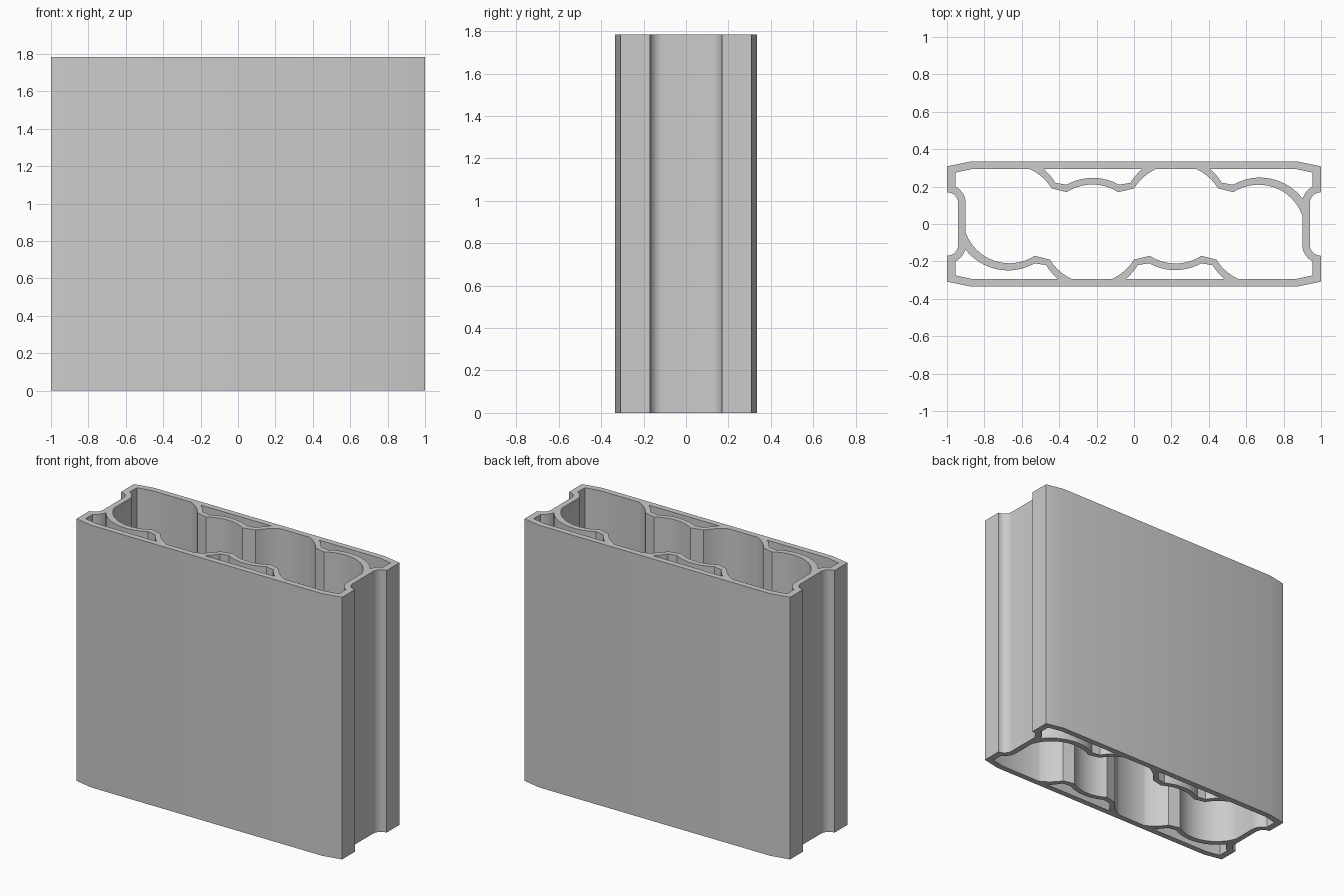
import bpy
import bmesh
import math

if "Cube" in bpy.data.objects:
    bpy.data.objects.remove(bpy.data.objects["Cube"])

HEIGHT = 1.785
INNER_Y = 0.295      # inside of the long walls
CELLS = (-0.22, 0.67)  # centres of the wavy ribs


def arc(center, start, end, steps=10):
    """Points sweeping around center from start to end, the short way."""
    cx, cy = center
    (r0, a0), (r1, a1) = [
        (math.hypot(x - cx, y - cy), math.atan2(y - cy, x - cx)) for x, y in (start, end)]
    turn = (a1 - a0 + math.pi) % math.tau - math.pi
    points = []
    for i in range(steps + 1):
        t = i / steps
        r, a = r0 + (r1 - r0) * t, a0 + turn * t
        points.append((cx + r * math.cos(a), cy + r * math.sin(a)))
    return points


def rotated(points):
    return [(-x, -y) for x, y in points]


# Outer skin: chamfered ends with a rounded groove down each side
skin = [(0.87, -0.335), (1, -0.308), (1, -0.17)]
skin += arc((1, -0.11), (1, -0.17), (0.94, -0.11), 8)[1:]
skin += arc((1, 0.11), (0.94, 0.11), (1, 0.17), 8)
skin += [(1, 0.308), (0.87, 0.335)]

# Main cavity: one half follows the wavy ribs, the other is its half turn
cavity = [(-0.86, INNER_Y)]
for cx in CELLS:
    cavity += arc((cx - 0.45, 0.04), (cx - 0.34, INNER_Y), (cx - 0.22, 0.19))
    last = cx == CELLS[-1]
    rib_end = (0.9, 0.045) if last else (cx + 0.135, 0.17)
    cavity += arc((cx, -0.04), (cx - 0.14, 0.17), rib_end, 16)
    if not last:
        cavity += arc((cx + 0.45, 0.04), (cx + 0.22, 0.19), (cx + 0.34, INNER_Y))
cavity += arc((1, -0.11), (0.9, -0.11), (0.955, -0.2), 8)
cavity += [(0.955, -0.275)]

# Closed pockets between the ribs and the long wall
mid, end = CELLS
mid_pocket = arc((mid - 0.45, 0.04), (mid - 0.265, INNER_Y), (mid - 0.2, 0.22))
mid_pocket += arc((mid, -0.04), (mid - 0.14, 0.21), (mid + 0.14, 0.21), 16)
mid_pocket += arc((mid + 0.45, 0.04), (mid + 0.2, 0.22), (mid + 0.265, INNER_Y))

end_pocket = arc((end - 0.45, 0.04), (end - 0.265, INNER_Y), (end - 0.2, 0.22))
end_pocket += arc((end, -0.04), (end - 0.14, 0.21), (0.902, 0.135), 16)
end_pocket += arc((1, 0.11), (0.904, 0.14), (0.955, 0.2), 6)
end_pocket += [(0.955, 0.275), (0.86, INNER_Y)]

loops = [skin + rotated(skin), cavity + rotated(cavity)]
for pocket in (mid_pocket, end_pocket):
    loops += [pocket, rotated(pocket)]

# Fill the cross-section around its holes and extrude it upwards
bm = bmesh.new()
for loop in loops:
    verts = [bm.verts.new((x, y, 0)) for x, y in loop]
    for i, v in enumerate(verts):
        bm.edges.new((verts[i - 1], v))
bmesh.ops.triangle_fill(bm, edges=bm.edges[:], use_beauty=True, normal=(0, 0, 1))
result = bmesh.ops.extrude_face_region(bm, geom=bm.faces[:], use_keep_orig=True)
top = [g for g in result["geom"] if isinstance(g, bmesh.types.BMVert)]
bmesh.ops.translate(bm, verts=top, vec=(0, 0, HEIGHT))
bmesh.ops.recalc_face_normals(bm, faces=bm.faces[:])

mesh = bpy.data.meshes.new("ribbed_sleeve")
bm.to_mesh(mesh)
bm.free()
sleeve = bpy.data.objects.new("ribbed_sleeve", mesh)
bpy.context.collection.objects.link(sleeve)

# Plain grey
grey = bpy.data.materials.new("light_grey")
grey.use_nodes = True
color = (0.6, 0.6, 0.6, 1)
grey.diffuse_color = color
grey.node_tree.nodes["Principled BSDF"].inputs["Base Color"].default_value = color
mesh.materials.append(grey)

# Smooth curves, crisp corners
bpy.ops.object.select_all(action="DESELECT")
sleeve.select_set(True)
bpy.context.view_layer.objects.active = sleeve
bpy.ops.object.shade_smooth_by_angle(angle=math.radians(30))
